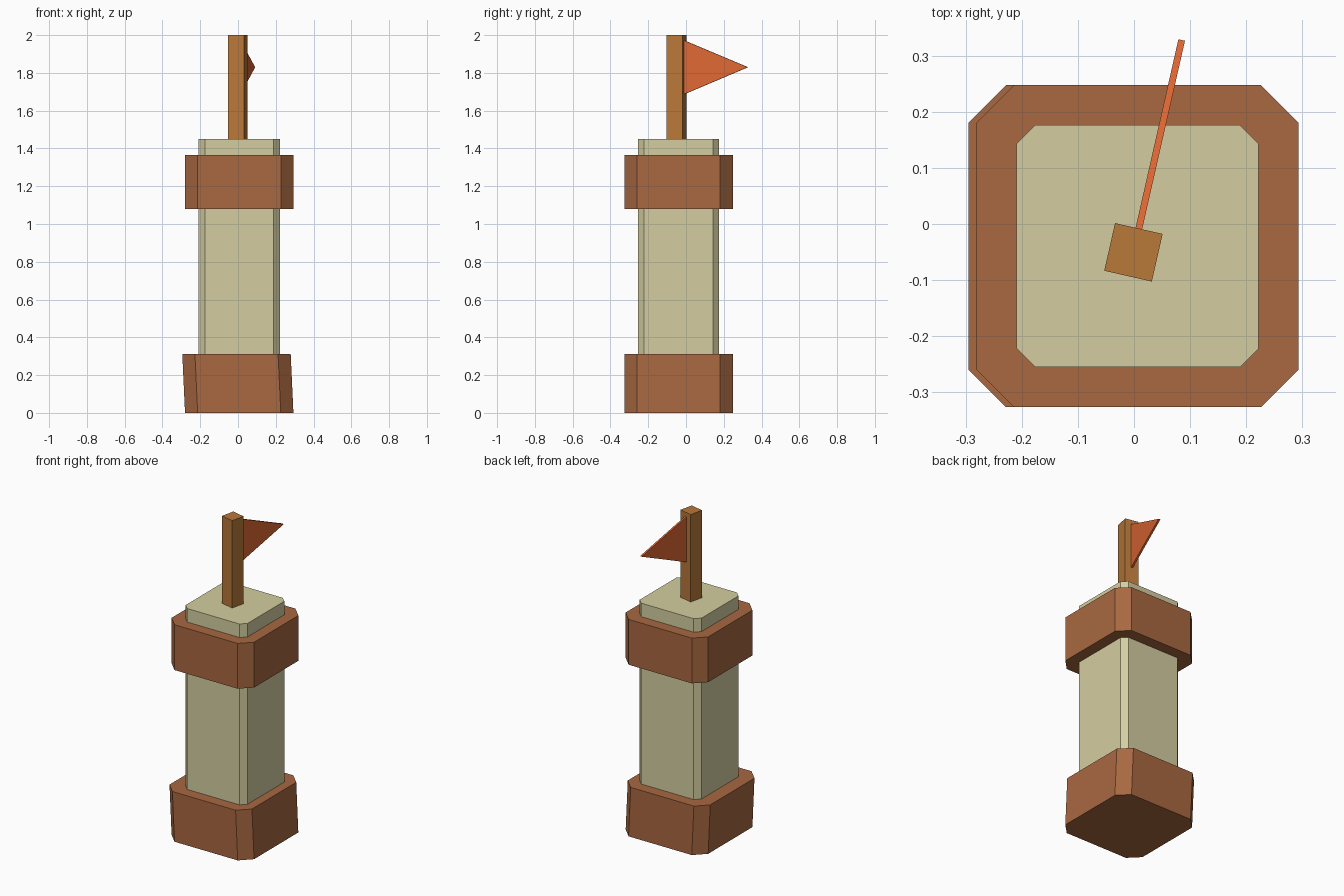
import bpy, bmesh, math
from mathutils import Matrix, Vector

if "Cube" in bpy.data.objects:
    bpy.data.objects.remove(bpy.data.objects["Cube"])


def material(name, rgb):
    m = bpy.data.materials.new(name)
    lin = [c / 255 / 12.92 if c / 255 <= 0.04045 else ((c / 255 + 0.055) / 1.055) ** 2.4 for c in rgb]
    m.diffuse_color = (*lin, 1)
    m.use_nodes = True
    m.node_tree.nodes["Principled BSDF"].inputs["Base Color"].default_value = m.diffuse_color
    return m


BROWN = material("reddish brown", (168, 104, 65))
CREAM = material("pale cream", (212, 206, 160))
WOOD = material("golden wood", (184, 120, 57))
ORANGE = material("flag orange", (222, 103, 52))


def prism(name, mat, profile, direction, matrix=Matrix()):
    """Extrude a flat profile along a direction into a closed solid."""
    bm = bmesh.new()
    face = bm.faces.new([bm.verts.new(p) for p in profile])
    ext = bmesh.ops.extrude_face_region(bm, geom=[face], use_keep_orig=True)
    moved = [g for g in ext["geom"] if isinstance(g, bmesh.types.BMVert)]
    bmesh.ops.translate(bm, verts=moved, vec=Vector(direction))
    bm.transform(matrix)
    bmesh.ops.recalc_face_normals(bm, faces=bm.faces)
    mesh = bpy.data.meshes.new(name)
    bm.to_mesh(mesh)
    bm.free()
    mesh.materials.append(mat)
    ob = bpy.data.objects.new(name, mesh)
    bpy.context.collection.objects.link(ob)
    return ob


def cut_square(half, cut, z):
    """Square outline with cut corners around the tower axis."""
    h, c = half, half - cut
    pts = [(h, -c), (h, c), (c, h), (-c, h), (-h, c), (-h, -c), (-c, -h), (c, -h)]
    return [(x + 0.0065, y - 0.0395, z) for x, y in pts]


# Tower: leaning base block, slim column, upper band
prism("base_block", BROWN, cut_square(0.287, 0.067, 0), (-0.0145, 0, 0.312))
prism("column", CREAM, cut_square(0.2155, 0.033, 0.05), (0, 0, 1.40))
prism("upper_band", BROWN, cut_square(0.287, 0.067, 1.08), (0, 0, 0.285))

# Turned flag pole and its pennant
turn = Matrix.Translation((-0.001, -0.0505, 0)) @ Matrix.Rotation(math.radians(-12.8), 4, 'Z')
s = 0.0435
prism("flag_pole", WOOD, [(-s, -s, 1.44), (s, -s, 1.44), (s, s, 1.44), (-s, s, 1.44)], (0, 0, 0.56), turn)
prism("pennant", ORANGE, [(-0.006, 0.042, 1.687), (-0.006, 0.042, 1.972), (-0.006, 0.388, 1.83)],
      (0.012, 0, 0), turn)
